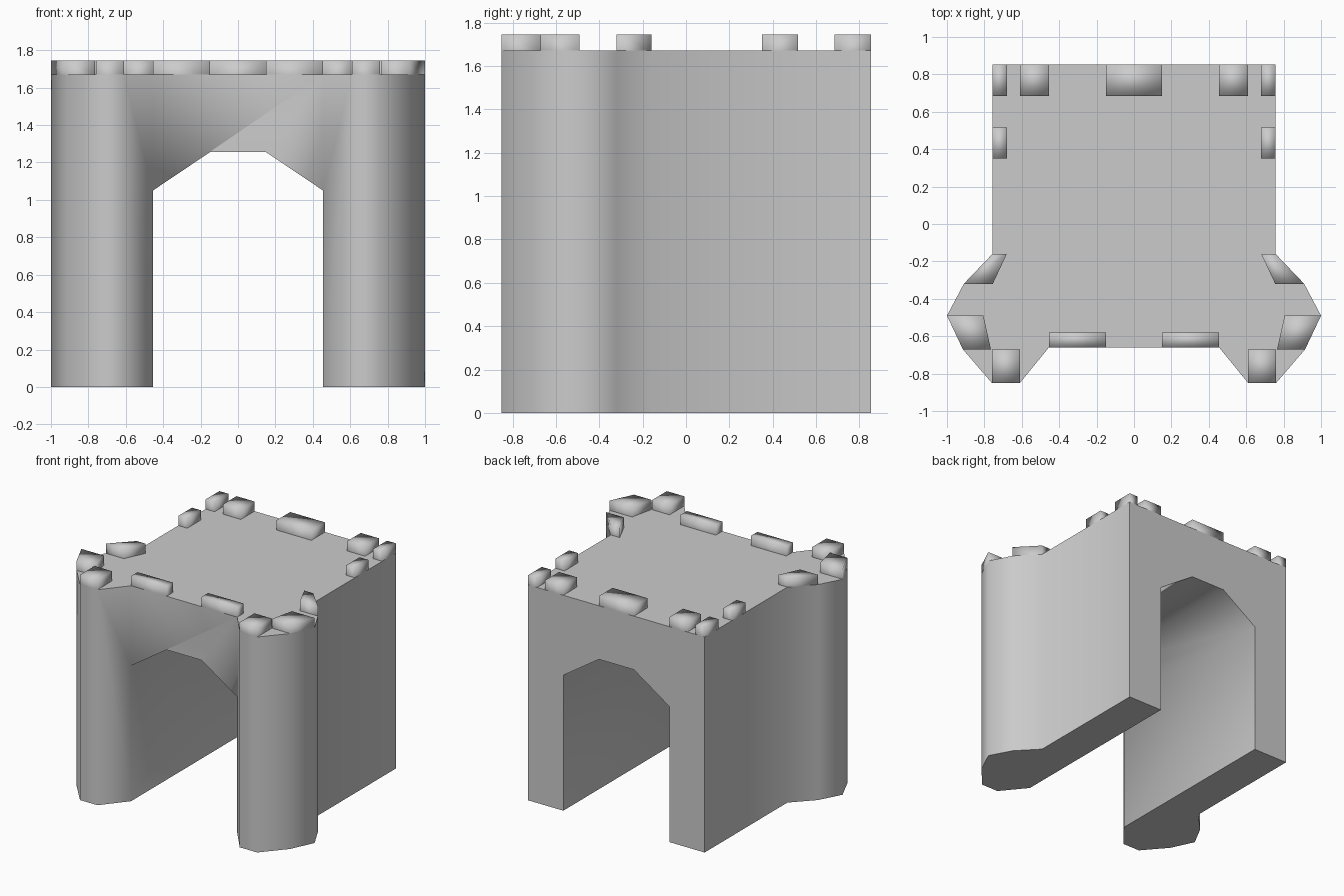
import bpy, bmesh
from math import radians

if "Cube" in bpy.data.objects:
    bpy.data.objects.remove(bpy.data.objects["Cube"])

ROOF, TOP = 1.67, 1.745


def make_object(name, bm):
    bmesh.ops.recalc_face_normals(bm, faces=bm.faces[:])
    mesh = bpy.data.meshes.new(name)
    bm.to_mesh(mesh)
    bm.free()
    ob = bpy.data.objects.new(name, mesh)
    bpy.context.collection.objects.link(ob)
    return ob


def add_prism(bm, points, offset):
    """Extrude a polygon of 3D points along an offset vector."""
    face = bm.faces.new([bm.verts.new(p) for p in points])
    ext = bmesh.ops.extrude_face_region(bm, geom=[face], use_keep_orig=True)
    verts = [g for g in ext["geom"] if isinstance(g, bmesh.types.BMVert)]
    bmesh.ops.translate(bm, verts=verts, vec=offset)
    return face


def mirrored(points):
    return [(-x, y) for x, y in reversed(points)]


def smooth(ob, degrees):
    bpy.ops.object.select_all(action='DESELECT')
    ob.select_set(True)
    bpy.context.view_layer.objects.active = ob
    bpy.ops.object.shade_smooth_by_angle(angle=radians(degrees))


# Outer and inner edge of the right tower parapet, from back to front wall
outer = [(.757, -.16), (.91, -.32), (1.0, -.49), (.915, -.67),
         (.76, -.85), (.61, -.85), (.455, -.66), (.15, -.66)]
inner = [(.68, -.16), (.755, -.32), (.805, -.49), (.765, -.67),
         (.76, -.67), (.61, -.67), (.455, -.58), (.15, -.58)]

# Gatehouse body with towers, extruded from its plan
half = [(.757, .853)] + outer[:7]
bm = bmesh.new()
add_prism(bm, [(x, y, 0) for x, y in half + mirrored(half)], (0, 0, ROOF))
body = make_object("gatehouse_body", bm)

# Arched passage cut through the body
arch = [(.455, -.2), (.455, 1.05), (.15, 1.255)]
bm = bmesh.new()
add_prism(bm, [(x, -1.5, z) for x, z in arch + mirrored(arch)], (0, 3, 0))
cutter = make_object("passage_cutter", bm)
cutter.hide_render = True
mod = body.modifiers.new("passage", 'BOOLEAN')
mod.operation, mod.solver, mod.object = 'DIFFERENCE', 'EXACT', cutter
bpy.context.view_layer.objects.active = body
bpy.ops.object.modifier_apply(modifier=mod.name)
bpy.data.objects.remove(cutter)
smooth(body, 60)


def rect(x0, x1, y0, y1):
    return [(x0, y0), (x1, y0), (x1, y1), (x0, y1)]


# Battlements: every second parapet segment on towers and front wall,
# blocks along the back and side walls
blocks = [[outer[i], outer[i + 1], inner[i + 1], inner[i]] for i in (0, 2, 4, 6)]
blocks += [rect(.68, .757, .685, .853), rect(.68, .757, .35, .517),
           rect(.455, .61, .685, .853)]
blocks += [mirrored(b) for b in blocks]
blocks.append(rect(-.15, .15, .685, .853))
bm = bmesh.new()
bottoms = [add_prism(bm, [(x, y, ROOF) for x, y in b], (0, 0, TOP - ROOF))
           for b in blocks]
bmesh.ops.recalc_face_normals(bm, faces=bm.faces[:])
bmesh.ops.delete(bm, geom=bottoms, context='FACES_ONLY')
battlements = make_object("battlements", bm)
smooth(battlements, 180)
